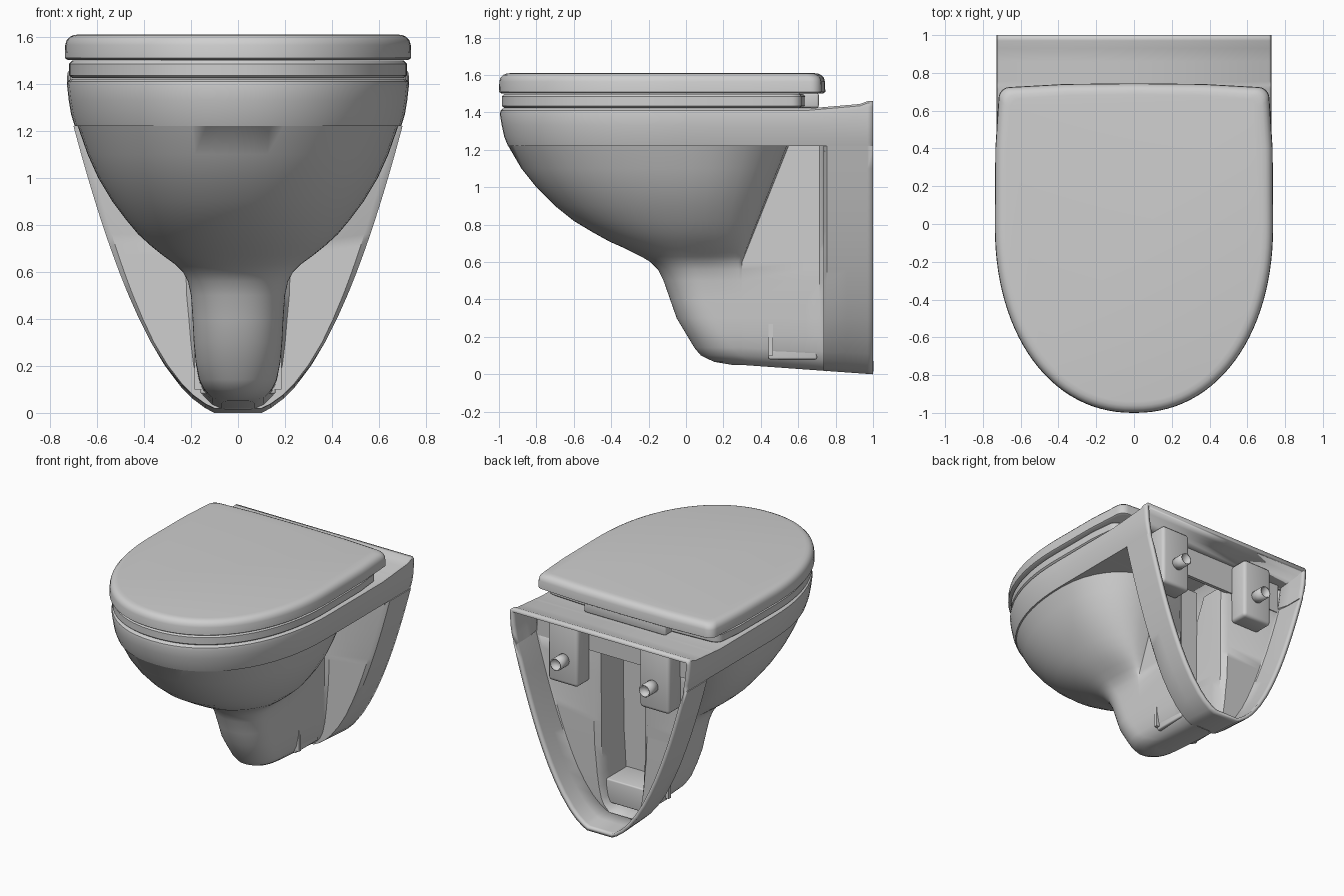
import bpy, bmesh, math
from mathutils import Matrix

if "Cube" in bpy.data.objects:
    bpy.data.objects.remove(bpy.data.objects["Cube"])

ceramic = bpy.data.materials.new("light_grey_ceramic")
ceramic.use_nodes = True
GREY = (0.62, 0.62, 0.62, 1)
ceramic.diffuse_color = GREY
ceramic.node_tree.nodes["Principled BSDF"].inputs["Base Color"].default_value = GREY


def finish(name, bm, angle=35):
    mesh = bpy.data.meshes.new(name)
    bm.to_mesh(mesh)
    bm.free()
    obj = bpy.data.objects.new(name, mesh)
    bpy.context.collection.objects.link(obj)
    mesh.materials.append(ceramic)
    bpy.ops.object.select_all(action="DESELECT")
    bpy.context.view_layer.objects.active = obj
    obj.select_set(True)
    bpy.ops.object.shade_smooth_by_angle(angle=math.radians(angle))
    return obj


def mirrored(half):
    """Full outline from a half that starts on the centre line."""
    return [(-x, y, z) for x, y, z in reversed(half[1:])] + half


def front_arc(w, front, centre, z, steps=18, power=2.15):
    arc = []
    for i in range(steps + 1):
        t = math.pi / 2 * i / steps
        x = w * math.sin(t) ** (2 / power) if i else 0
        c = max(0, math.cos(t)) ** (2 / power) if i < steps else 0
        arc.append((x, centre - (centre - front) * c, z))
    return arc


def skin(bm, rings, closed):
    rows = [[bm.verts.new(p) for p in ring] for ring in rings]
    n = len(rows[0])
    for a, b in zip(rows, rows[1:]):
        for i in range(n if closed else n - 1):
            j = (i + 1) % n
            bm.faces.new((a[i], a[j], b[j], b[i]))
    return rows


# Ceramic body: stacked plan sections of pedestal, bowl and wall flange
def body_section(z, front, w, rim=False):
    centre = max(0.03, front + 0.2)
    neck = w if rim else min(w, 0.2)
    flange = w if rim else 0.7 * ((z + 0.02) / 1.24) ** 0.47
    back = max(0.3 + 0.4 * max(0, z - 0.6), centre + 0.02)
    back = min(back, 0.56)
    half = front_arc(w, front, centre, z)
    for i in range(1, 9):
        t = math.pi / 2 * i / 8
        x = neck + (w - neck) * max(0, math.cos(t)) ** 0.8
        half.append((x, centre + (back - centre) * math.sin(t), z))
    reach = flange - neck
    for f, y in ((0, 0.64), (0, 0.715), (0.07, 0.735), (0.93, 0.735),
                 (1, 0.755), (1, 0.86), (1, 0.93), (1, 0.97), (1, 1)):
        half.append((neck + reach * f, y, z))
    out = []
    for x, y, h in half:
        h += 0.05 * min(1, (1 - y) / 0.7) * max(0, 1 - z / 0.3)
        if z > 1.38:
            h += 0.025 * max(0, min(1, (y - 0.64) / 0.29))
            h += 0.015 * max(0, min(1, (y - 0.93) / 0.04))
        out.append((x, y, h))
    return mirrored(out)


# height, front edge, half width
BOWL = [(0, .25, .07), (.02, .15, .11), (.06, .08, .145), (.11, .045, .165),
        (.2, 0, .18), (.3, -.05, .188), (.4, -.085, .193), (.5, -.12, .2),
        (.56, -.15, .213), (.6, -.19, .235), (.63, -.24, .265), (.67, -.32, .32),
        (.71, -.41, .37), (.76, -.5, .425), (.82, -.6, .475), (.9, -.7, .535),
        (1, -.8, .595), (1.1, -.88, .64), (1.22, -.95, .682)]
RIM = [(1.221, -.952, .695), (1.27, -.972, .71), (1.33, -.985, .72),
       (1.39, -.995, .727), (1.41, -.992, .724), (1.42, -.98, .712)]

bm = bmesh.new()
rows = skin(bm, [body_section(*r) for r in BOWL] +
            [body_section(*r, rim=True) for r in RIM], closed=False)
n = len(rows[0])
for row, top in ((rows[0], False), (rows[-1], True)):
    for i in range(n // 2):
        loop = [row[i], row[n - 1 - i], row[n - 2 - i], row[i + 1]]
        loop = list(dict.fromkeys(loop))
        bm.faces.new(loop[::-1] if top else loop)
body = finish("ceramic_body", bm, 40)
wall = body.modifiers.new("wall_thickness", "SOLIDIFY")
wall.thickness = 0.025
wall.offset = -1


# Seat and lid: D-shaped slabs with rounded edges
def slab(name, w, front, back, layers):
    rings = []
    for z, inset in layers:
        hw, b, r = w - inset, back - inset, 0.06
        half = front_arc(hw, front + inset, 0, z, 28)
        half.append((hw - 0.003, 0.4, z))
        for i in range(7):
            t = math.pi / 2 * i / 6
            half.append((hw - 0.02 - r + r * math.cos(t), b - 0.02 - r + r * math.sin(t), z))
        half.append((hw * 0.5, b - 0.004, z))
        half.append((0, b, z))
        rings.append(mirrored(half)[1:])
    bm = bmesh.new()
    rows = skin(bm, rings, closed=True)
    bm.faces.new(rows[0][::-1])
    bm.faces.new(rows[-1])
    return finish(name, bm)


slab("seat", 0.718, -0.985, 0.64,
     [(1.425, 0.012), (1.435, 0), (1.485, 0), (1.498, 0.012)])
slab("lid", 0.737, -1, 0.745,
     [(1.502, 0.012), (1.51, 0), (1.565, 0.002), (1.585, 0.008),
      (1.6, 0.022), (1.607, 0.038), (1.61, 0.06)])


def box(name, lo, hi, bevel=0.0):
    bm = bmesh.new()
    bmesh.ops.create_cube(bm, size=1)
    for v in bm.verts:
        v.co = [(a + b) / 2 + c * (b - a) for a, b, c in zip(lo, hi, v.co)]
    if bevel:
        bmesh.ops.bevel(bm, geom=bm.edges[:], offset=bevel, segments=3,
                        profile=0.5, affect="EDGES")
    return finish(name, bm)


# Hinge block behind the seat
box("hinge_block", (-0.33, 0.6, 1.425), (0.33, 0.71, 1.503), 0.012)

# Closed faces inside the open back
box("rear_bulkhead", (-0.67, 0.74, 1.19), (0.67, 0.765, 1.41))
box("channel_wall", (-0.185, 0.44, 0.1), (0.185, 0.465, 1.3))
box("drain_ledge", (-0.16, 0.44, 0.08), (0.16, 0.7, 0.25), 0.01)

# Mounting brackets with hollow bolt sleeves
for side, label in ((1, "left"), (-1, "right")):
    xs = sorted((side * 0.25, side * 0.49))
    box(label + "_mounting_bracket", (xs[0], 0.745, 0.96), (xs[1], 0.9, 1.41), 0.025)
    bm = bmesh.new()
    bmesh.ops.create_cone(bm, cap_ends=False, segments=20, radius1=0.045,
                          radius2=0.045, depth=0.12,
                          matrix=Matrix.Translation((side * 0.36, 0.935, 1.14)) @
                          Matrix.Rotation(math.pi / 2, 4, "X"))
    sleeve = finish(label + "_bolt_sleeve", bm)
    tube = sleeve.modifiers.new("tube_wall", "SOLIDIFY")
    tube.thickness = 0.008
